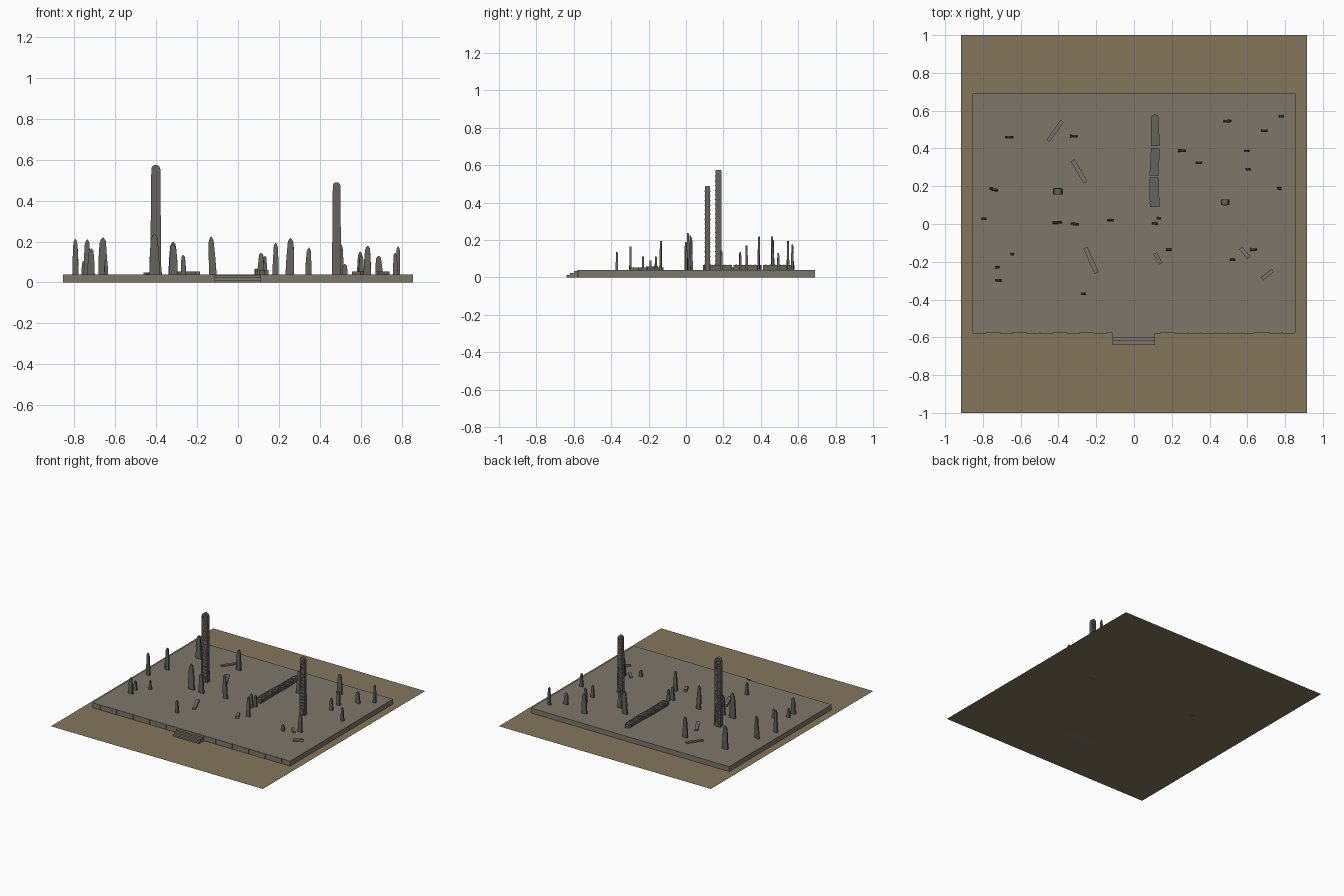
import bpy, bmesh, math, random
from mathutils import Matrix, Vector

if "Cube" in bpy.data.objects:
    bpy.data.objects.remove(bpy.data.objects["Cube"])

random.seed(7)


def material(name, rgb):
    m = bpy.data.materials.new(name)
    m.diffuse_color = (*rgb, 1)
    m.use_nodes = True
    m.node_tree.nodes["Principled BSDF"].inputs["Base Color"].default_value = m.diffuse_color
    return m


EARTH = material("earth", (0.23, 0.18, 0.105))
PAVING = material("paving", (0.205, 0.185, 0.145))
STONE = material("stone", (0.13, 0.125, 0.108))
SLAB = material("slab", (0.19, 0.175, 0.145))


def finish(bm, name, mat, loc=(0, 0, 0), rot=(0, 0, 0)):
    bmesh.ops.recalc_face_normals(bm, faces=bm.faces)
    me = bpy.data.meshes.new(name)
    bm.to_mesh(me)
    bm.free()
    me.materials.append(mat)
    ob = bpy.data.objects.new(name, me)
    ob.location, ob.rotation_euler = loc, rot
    bpy.context.collection.objects.link(ob)
    return ob


def add_box(bm, lo, hi):
    lo, hi = Vector(lo), Vector(hi)
    m = Matrix.Translation((lo + hi) / 2) @ Matrix.Diagonal((*(hi - lo), 1))
    bmesh.ops.create_cube(bm, size=1, matrix=m)


def add_profile(bm, pts, depth):
    # extrude an x-z outline along y, centred on y = 0
    f = bm.faces.new([bm.verts.new((x, -depth / 2, z)) for x, z in pts])
    r = bmesh.ops.extrude_face_region(bm, geom=[f])
    vs = [v for v in r["geom"] if isinstance(v, bmesh.types.BMVert)]
    bmesh.ops.translate(bm, verts=vs, vec=(0, depth, 0))


# sandy ground sheet
bm = bmesh.new()
bmesh.ops.create_grid(bm, x_segments=1, y_segments=1, size=1,
                      matrix=Matrix.Diagonal((0.915, 1, 1, 1)))
finish(bm, "ground", EARTH)

# paved terrace
bm = bmesh.new()
add_box(bm, (-0.855, -0.574, 0.001), (0.855, 0.69, 0.04))
finish(bm, "terrace", PAVING)

# masonry blocks facing the front edge
bm = bmesh.new()
n, pitch = 24, 1.71 / 24
for i in range(n):
    x = -0.855 + i * pitch
    out = random.uniform(0, 0.002)
    add_box(bm, (x + 0.002, -0.578 - out, 0.001), (x + pitch - 0.002, -0.57, 0.0395))
finish(bm, "terrace_facing_blocks", PAVING)

# front steps
bm = bmesh.new()
for i in range(3):
    add_box(bm, (-0.115, -0.64 + 0.02 * i, 0.012 * i), (0.112, -0.57, 0.012 * (i + 1)))
finish(bm, "front_steps", PAVING)


def carved_shaft(name, length, w0, w1, depth, storeys, head, loc, rot=(0, 0, 0), door=False):
    # storeyed monolith: recessed core, raised bands, posts and beam-end studs
    bm = bmesh.new()
    body = length - (w1 / 2 if head else 0)
    cut = 0.0022
    core = [(-w0 / 2 + cut, 0), (w0 / 2 - cut, 0)]
    if head:
        core += [(w1 / 2 * math.cos(a), body + w1 / 2 * math.sin(a))
                 for a in [math.pi * k / 12 for k in range(13)]]
    else:
        core += [(w1 / 2 - cut, body), (-w1 / 2 + cut, body)]
    add_profile(bm, core, depth - 2 * cut)
    step = body / storeys
    for i in range(storeys):
        z = i * step
        w = w0 + (w1 - w0) * (z + step / 2) / body
        h, d = w / 2, depth / 2
        # floor band
        add_box(bm, (-h, -d, z), (h, d, z + step * 0.25))
        for s in (-1, 1):
            # vertical posts on both broad faces
            for px, pw in ((-h + 0.004, 0.004), (0, 0.003), (h - 0.004, 0.004)):
                a, b = sorted((s * (d - cut - 0.002), s * d))
                add_box(bm, (px - pw, a, z), (px + pw, b, z + step))
            # round beam ends above each floor
            for k in range(4):
                m = (Matrix.Translation((h * 0.4 * (k - 1.5), s * d, z + step * 0.55))
                     @ Matrix.Rotation(math.pi / 2, 4, 'X'))
                bmesh.ops.create_cone(bm, cap_ends=True, segments=8, radius1=0.0028,
                                      radius2=0.0028, depth=0.003, matrix=m)
    if head:
        # rim of the rounded head, with a round boss on each face
        add_profile(bm, [(p[0] * 0.86, body + (p[1] - body) * 0.86) for p in core[2:]], depth)
    if door:
        # false door at the foot
        add_box(bm, (-w0 * 0.22, -depth / 2 - 0.002, 0.04), (w0 * 0.22, depth / 2 + 0.002, 0.075))
    return finish(bm, name, STONE, loc, rot)


# two standing giants
carved_shaft("tall_obelisk_left", 0.575, 0.055, 0.044, 0.031, 22, True, (-0.402, 0.173, 0), door=True)
carved_shaft("tall_obelisk_right", 0.49, 0.046, 0.037, 0.028, 19, True, (0.482, 0.115, 0), door=True)

# fallen giant, broken into pieces lying along y
flat = -math.pi / 2
for i, (x, y, length, w0, w1, turn, head) in enumerate([
        (0.109, 0.090, 0.157, 0.051, 0.049, 0.01, False),
        (0.106, 0.256, 0.146, 0.049, 0.046, -0.05, False),
        (0.113, 0.412, 0.168, 0.046, 0.041, 0.02, True)]):
    carved_shaft(f"fallen_obelisk_piece_{i + 1}", length, w0, w1, 0.027,
                 round(length / 0.026), head, (x, y, 0.0535), (flat, 0, turn))

# small rough standing stones: x, y, top height, width
STONES = [(-0.66, 0.46, 0.22, 0.046), (-0.32, 0.465, 0.20, 0.04), (-0.737, 0.18, 0.21, 0.034),
          (-0.755, 0.19, 0.105, 0.02), (-0.795, 0.028, 0.213, 0.03), (-0.407, 0.008, 0.238, 0.05),
          (-0.315, 0.0, 0.19, 0.042), (-0.122, 0.02, 0.225, 0.036), (0.111, 0.003, 0.145, 0.032),
          (0.132, 0.03, 0.13, 0.024), (0.183, -0.135, 0.195, 0.03), (0.253, 0.388, 0.218, 0.042),
          (0.344, 0.325, 0.17, 0.03), (0.495, 0.545, 0.195, 0.042), (0.69, 0.493, 0.13, 0.036),
          (0.78, 0.57, 0.177, 0.024), (0.597, 0.388, 0.15, 0.03), (0.603, 0.29, 0.135, 0.026),
          (0.77, 0.188, 0.145, 0.024), (0.522, -0.19, 0.09, 0.028), (0.632, -0.136, 0.18, 0.036),
          (-0.267, -0.37, 0.135, 0.026), (-0.718, -0.297, 0.166, 0.036),
          (-0.724, -0.23, 0.112, 0.026), (-0.645, -0.16, 0.112, 0.02)]
for i, (x, y, top, w) in enumerate(STONES):
    bm = bmesh.new()
    H, s = top - 0.03, random.choice((-1, 1))
    outline = [(-0.5, 0), (0.5, 0), (0.47, 0.45), (0.36, 0.86),
               (0.16, 0.97), (-0.05, 1), (-0.3, 0.91), (-0.44, 0.45)]
    add_profile(bm, [(s * px * w, pz * H) for px, pz in outline], 0.014)
    # thin the slab towards its top
    for v in bm.verts:
        v.co.y *= 1 - 0.35 * v.co.z / H
    lean = 0.05 if i == 7 else random.uniform(-0.025, 0.025)
    finish(bm, f"standing_stone_{i + 1}", STONE, (x, y, 0.03),
           (random.uniform(-0.02, 0.02), -lean, random.uniform(-0.1, 0.1)))

# toppled slabs: end points, width, top height
FALLEN = [(-0.455, 0.44, -0.38, 0.545, 0.02, 0.05), (-0.325, 0.337, -0.257, 0.22, 0.024, 0.053),
          (-0.258, -0.125, -0.197, -0.26, 0.024, 0.053), (0.112, -0.155, 0.14, -0.21, 0.021, 0.06),
          (0.565, -0.127, 0.608, -0.178, 0.021, 0.053), (0.678, -0.29, 0.735, -0.245, 0.02, 0.053)]
for i, (x0, y0, x1, y1, w, top) in enumerate(FALLEN):
    bm = bmesh.new()
    L = math.hypot(x1 - x0, y1 - y0) / 2
    add_box(bm, (-L, -w / 2, 0.038), (L, w / 2, top))
    finish(bm, f"toppled_slab_{i + 1}", SLAB, ((x0 + x1) / 2, (y0 + y1) / 2, 0),
           (0, 0, math.atan2(y1 - y0, x1 - x0)))
